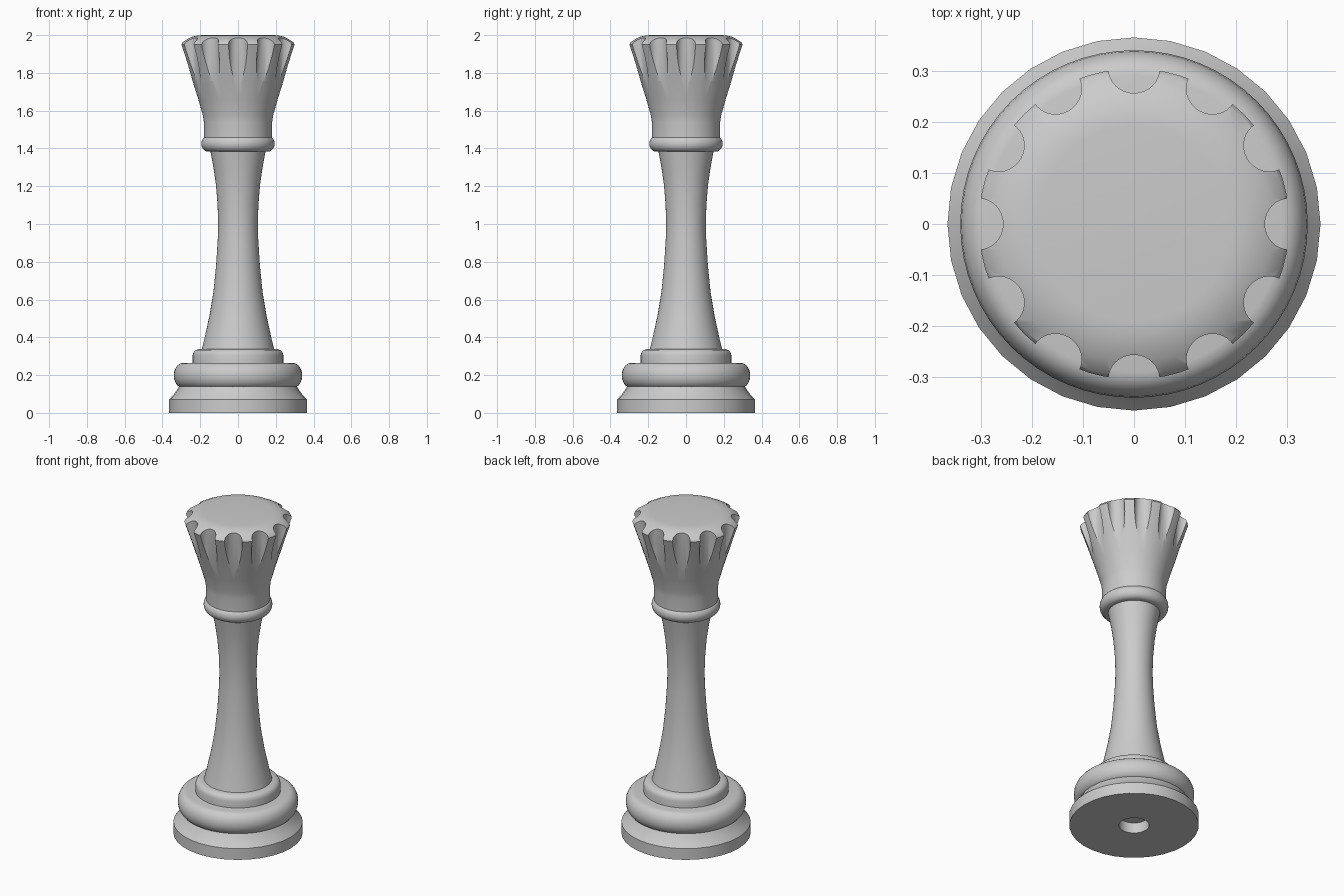
import bpy, bmesh
from math import sin, cos, pi, radians
from mathutils import Matrix

if "Cube" in bpy.data.objects:
    bpy.data.objects.remove(bpy.data.objects["Cube"])


def smooth(ob, angle=35):
    bpy.ops.object.select_all(action='DESELECT')
    ob.select_set(True)
    bpy.context.view_layer.objects.active = ob
    bpy.ops.object.shade_smooth_by_angle(angle=radians(angle))


def add_object(name, bm):
    bmesh.ops.recalc_face_normals(bm, faces=bm.faces[:])
    mesh = bpy.data.meshes.new(name)
    bm.to_mesh(mesh)
    bm.free()
    ob = bpy.data.objects.new(name, mesh)
    bpy.context.collection.objects.link(ob)
    return ob


def lathe(name, profile, sides=64):
    """Turn a list of (radius, height) into a closed solid."""
    bm = bmesh.new()
    rings = [[bm.verts.new((r * cos(2 * pi * i / sides), r * sin(2 * pi * i / sides), z))
              for i in range(sides)] for r, z in profile]
    for a, b in zip(rings, rings[1:]):
        for i in range(sides):
            j = (i + 1) % sides
            bm.faces.new((a[i], a[j], b[j], b[i]))
    bm.faces.new(rings[0])
    bm.faces.new(rings[-1])
    return add_object(name, bm)


def bulge(r, z, dr, dz, n=10):
    """Half-ellipse profile bulging outward from radius r, centred at height z."""
    return [(r + dr * cos(t), z + dz * sin(t))
            for t in (-pi / 2 + pi * i / n for i in range(n + 1))]


# Foot with a shallow round socket underneath
foot = lathe("foot", [(0.085, 0.065), (0.085, 0), (0.365, 0), (0.365, 0.07),
                      (0.345, 0.092), (0.325, 0.118), (0.312, 0.14)], 32)
smooth(foot)

# Rounded cushion and small step above it
smooth(lathe("base_cushion", bulge(0.29, 0.198, 0.05, 0.067)))
smooth(lathe("base_step", [(0.24, 0.25), (0.24, 0.305), (0.236, 0.32),
                           (0.226, 0.332), (0.205, 0.338)]))

# Waisted stem
smooth(lathe("stem", [(0.193, 0.33), (0.176, 0.4), (0.15, 0.52), (0.13, 0.64),
                      (0.116, 0.78), (0.107, 0.92), (0.105, 1.0), (0.108, 1.1),
                      (0.117, 1.21), (0.13, 1.3), (0.147, 1.39)]))

# Collar ring
smooth(lathe("collar", bulge(0.158, 1.425, 0.036, 0.042)))

# Crown: straight neck, flared bell, chamfered top
crown = lathe("crown", [(0.18, 1.44), (0.181, 1.54), (0.186, 1.575), (0.21, 1.66),
                        (0.24, 1.755), (0.272, 1.855), (0.304, 1.95), (0.298, 1.962),
                        (0.27, 1.979), (0.245, 1.991), (0.215, 1.998), (0.19, 2.0)])

# Twelve slightly tilted round flutes cut around the crown rim
bm = bmesh.new()
for k in range(12):
    m = (Matrix.Rotation(k * pi / 6, 4, 'Z') @ Matrix.Translation((0.305, 0, 1.97))
         @ Matrix.Rotation(radians(4.5), 4, 'Y') @ Matrix.Translation((0, 0, -0.17)))
    bmesh.ops.create_cone(bm, cap_ends=True, segments=32, radius1=0.05, radius2=0.05,
                          depth=0.56, matrix=m)
cutter = add_object("flute_cutter", bm)
cutter.hide_render = True
mod = crown.modifiers.new("flutes", 'BOOLEAN')
mod.operation = 'DIFFERENCE'
mod.solver = 'EXACT'
mod.object = cutter
bpy.context.view_layer.objects.active = crown
bpy.ops.object.modifier_apply(modifier=mod.name)
bpy.data.objects.remove(cutter)
smooth(crown)
